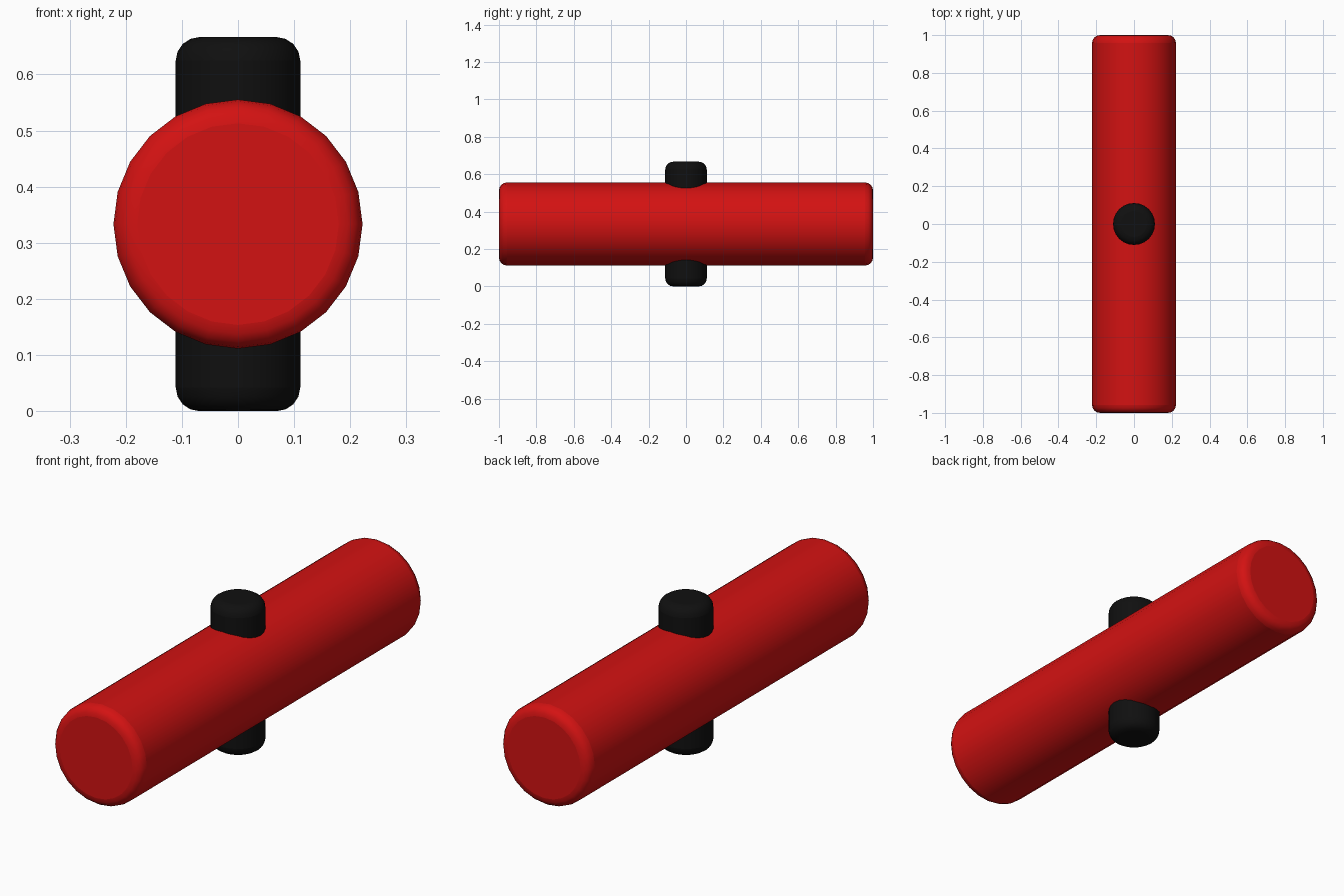
import bpy
from math import pi

if "Cube" in bpy.data.objects:
    bpy.data.objects.remove(bpy.data.objects["Cube"])


def material(name, color):
    mat = bpy.data.materials.new(name)
    mat.diffuse_color = color
    mat.use_nodes = True
    mat.node_tree.nodes["Principled BSDF"].inputs["Base Color"].default_value = mat.diffuse_color
    return mat


def rounded_cylinder(name, radius, length, rotation, mat):
    """24-sided cylinder with softly rounded rims."""
    bpy.ops.mesh.primitive_cylinder_add(
        vertices=24, radius=radius, depth=length,
        location=(0, 0, CENTRE_Z), rotation=rotation)
    obj = bpy.context.object
    obj.name = name
    obj.data.materials.append(mat)
    bevel = obj.modifiers.new("rounded_rims", 'BEVEL')
    bevel.width = 0.042
    bevel.segments = 4
    bevel.limit_method = 'ANGLE'
    bevel.angle_limit = pi / 4
    bpy.ops.object.shade_smooth_by_angle(angle=pi / 6)
    return obj


CENTRE_Z = 1 / 3
red = material("red", (0.65, 0.006, 0.006, 1))
black = material("black", (0.005, 0.005, 0.005, 1))

# Long horizontal bar running front to back
rounded_cylinder("bar", 0.222, 2.0, (pi / 2, 0, 0), red)

# Vertical pin passing through the middle of the bar
rounded_cylinder("pin", 0.111, 2 / 3, (0, 0, 0), black)
